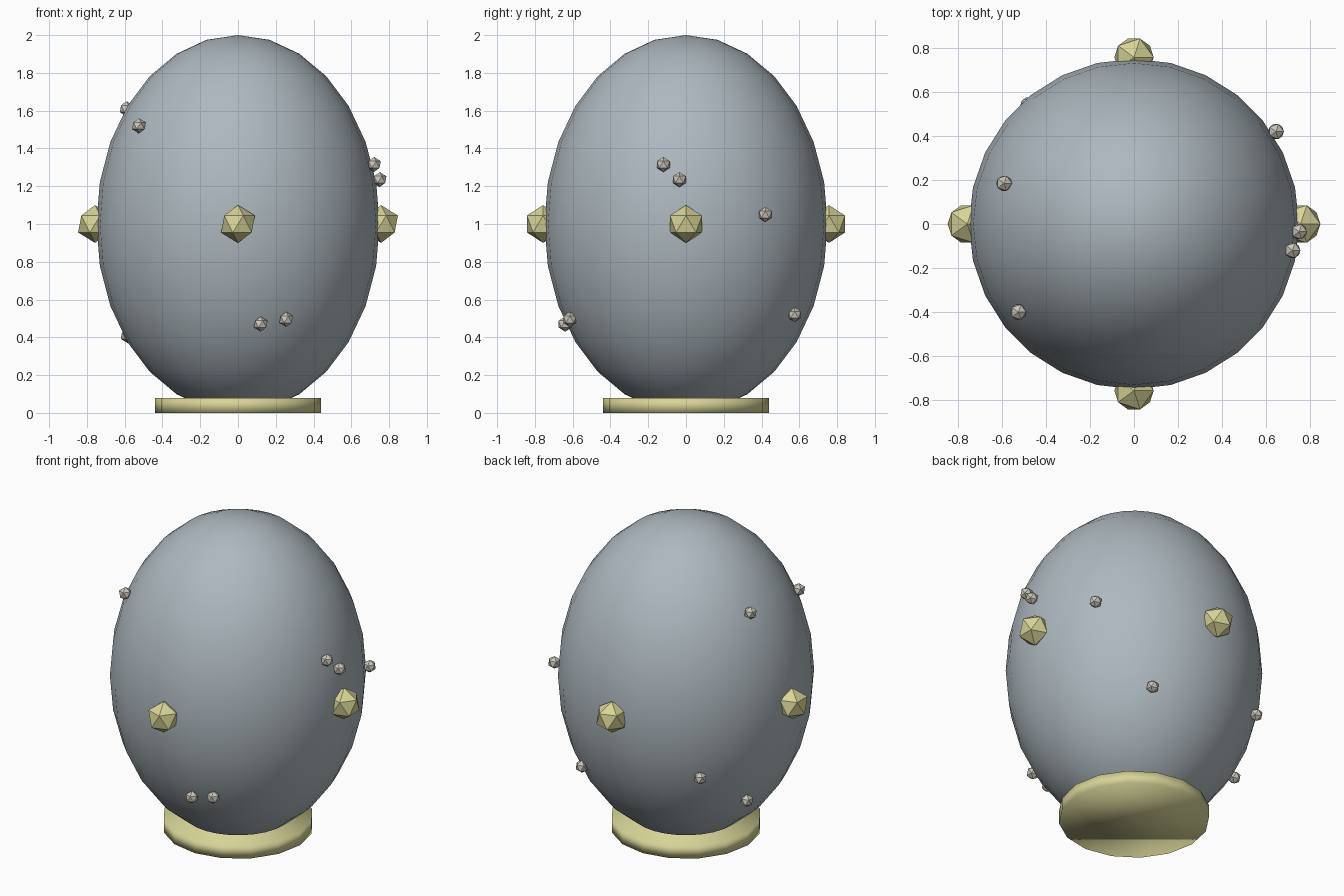
import bpy

cube = bpy.data.objects.get("Cube")
if cube:
    bpy.data.objects.remove(cube, do_unlink=True)


def make_material(name, rgb):
    mat = bpy.data.materials.new(name)
    mat.use_nodes = True
    color = (*rgb, 1.0)
    mat.diffuse_color = color
    mat.node_tree.nodes["Principled BSDF"].inputs["Base Color"].default_value = color
    return mat


shell_grey = make_material("shell grey", (0.42, 0.48, 0.52))
pale_gold = make_material("pale gold", (0.68, 0.66, 0.31))
warm_silver = make_material("warm silver", (0.60, 0.57, 0.50))


def finish(name, mat, smooth):
    obj = bpy.context.object
    obj.name = name
    obj.data.materials.append(mat)
    if smooth:
        bpy.ops.object.shade_smooth()
    else:
        bpy.ops.object.shade_flat()
    return obj


def add_stud(name, location, radius, mat):
    bpy.ops.mesh.primitive_ico_sphere_add(subdivisions=1, radius=radius, location=location)
    finish(name, mat, False)


# Egg-shaped body
bpy.ops.mesh.primitive_uv_sphere_add(segments=28, ring_count=14, radius=1, location=(0, 0, 1))
body = finish("egg_body", shell_grey, True)
body.scale = (0.75, 0.75, 1)

# Round foot, softly shaded across its rims
bpy.ops.mesh.primitive_cylinder_add(vertices=16, radius=0.44, depth=0.08, location=(0, 0, 0.04))
finish("base_foot", pale_gold, True)

# Four large studs around the middle
for side, x, y in (("left", 1, 0), ("right", -1, 0), ("back", 0, 1), ("front", 0, -1)):
    add_stud(side + "_stud", (x * 0.757, y * 0.757, 1), 0.1, pale_gold)

# Small studs scattered over the shell
small_studs = [
    (-0.525, -0.40, 1.52), (-0.59, 0.185, 1.61),
    (0.72, -0.12, 1.315), (0.75, -0.035, 1.235), (0.645, 0.42, 1.05),
    (0.12, -0.64, 0.47), (0.255, -0.615, 0.495),
    (0.34, 0.575, 0.52), (-0.48, 0.54, 0.65), (-0.585, 0.215, 0.41),
]
for i, spot in enumerate(small_studs, 1):
    add_stud(f"small_stud_{i}", spot, 0.04, warm_silver)
